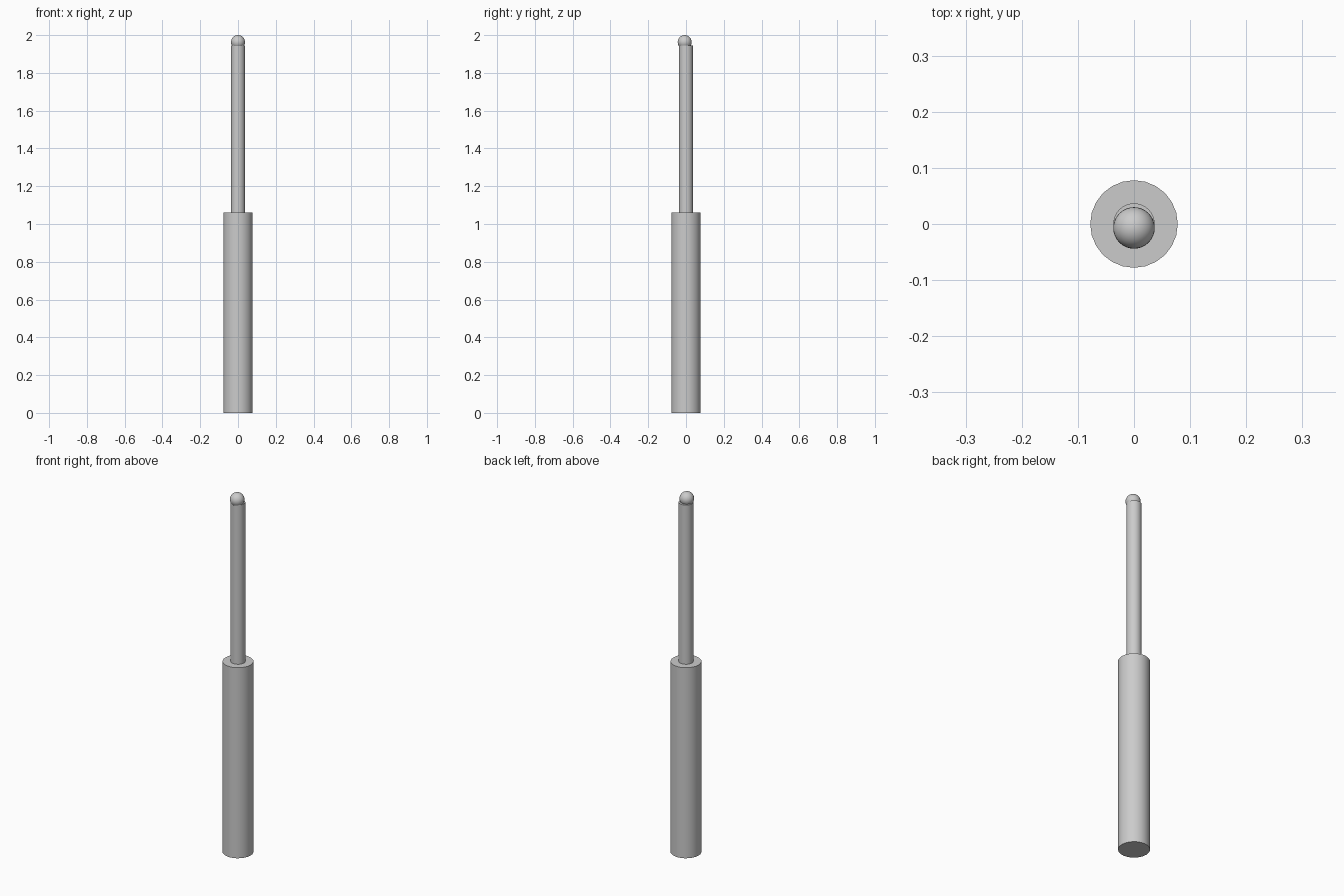
import bpy
import math

if "Cube" in bpy.data.objects:
    bpy.data.objects.remove(bpy.data.objects["Cube"])

SIDES = 24


def smooth(name):
    ob = bpy.context.object
    ob.name = name
    bpy.ops.object.shade_smooth_by_angle(angle=math.radians(35))
    return ob


def cylinder(name, radius, z0, z1):
    bpy.ops.mesh.primitive_cylinder_add(
        vertices=SIDES, radius=radius, depth=z1 - z0,
        location=(0, 0, (z0 + z1) / 2))
    return smooth(name)


# Thick lower sleeve
cylinder("outer_sleeve", 0.078, 0.0, 1.06)

# Thin rod, set slightly into the sleeve
cylinder("inner_rod", 0.037, 1.04, 1.945)

# Ball at the tip, slightly forward of the rod axis
bpy.ops.mesh.primitive_uv_sphere_add(
    segments=32, ring_count=16, radius=0.037, location=(0, -0.007, 1.963))
smooth("tip_ball")
